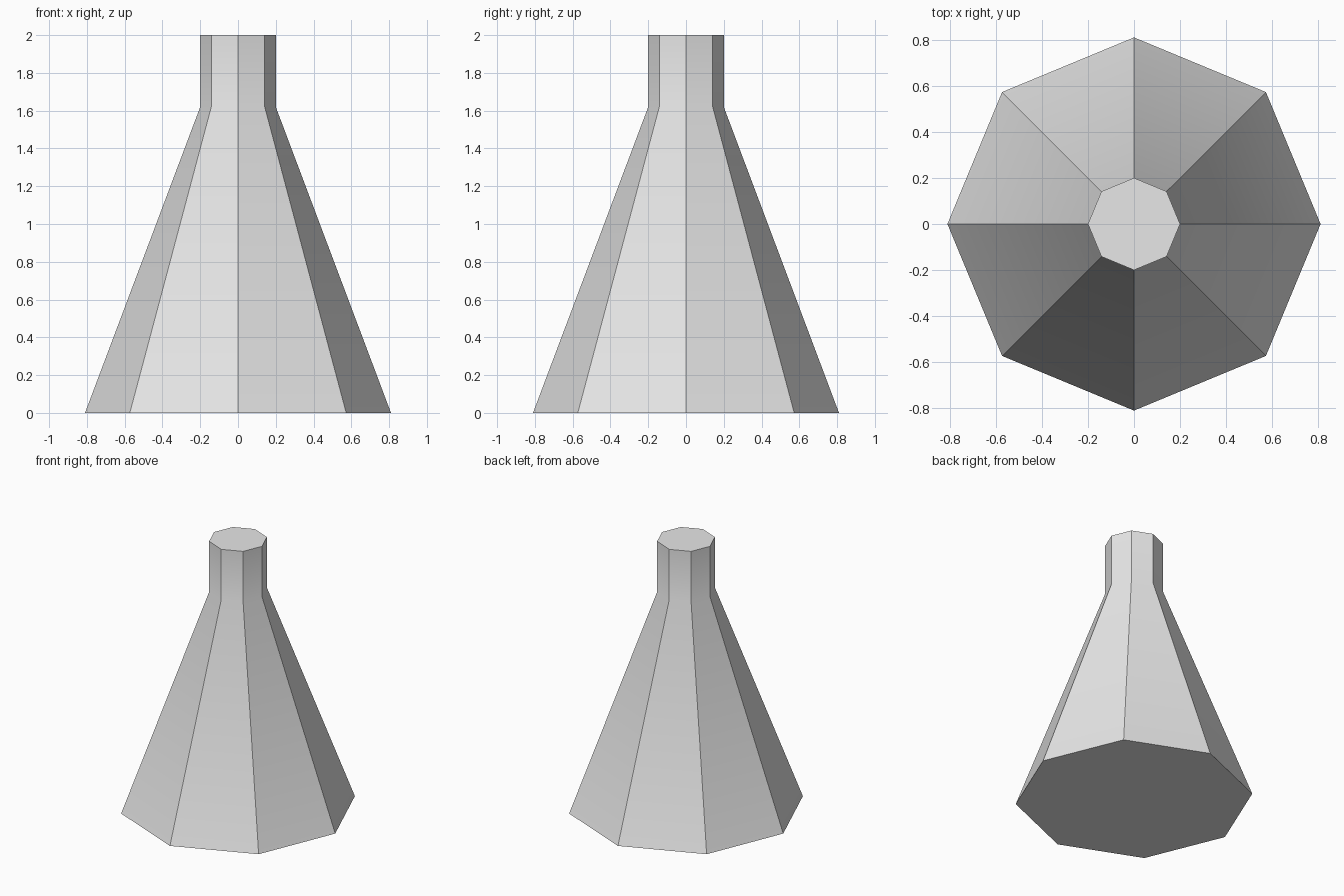
import bpy
import bmesh
from math import cos, sin, radians, tau

cube = bpy.data.objects.get("Cube")
if cube:
    bpy.data.objects.remove(cube, do_unlink=True)

SIDES = 8
PROFILE = [(0.81, 0.0), (0.2, 1.62), (0.2, 2.0)]  # radius, height

# Plain grey material
grey = bpy.data.materials.new("light_grey")
grey.use_nodes = True
colour = (0.8, 0.8, 0.8, 1.0)
grey.diffuse_color = colour
grey.node_tree.nodes["Principled BSDF"].inputs["Base Color"].default_value = colour

# Tapered body and straight neck as stacked octagonal rings
bm = bmesh.new()
rings = [[bm.verts.new((r * cos(tau * i / SIDES), r * sin(tau * i / SIDES), z))
          for i in range(SIDES)] for r, z in PROFILE]
for low, high in zip(rings, rings[1:]):
    for i in range(SIDES):
        j = (i + 1) % SIDES
        bm.faces.new((low[i], low[j], high[j], high[i]))

# Flat base and top cap
bm.faces.new(rings[0][::-1])
bm.faces.new(rings[-1])

mesh = bpy.data.meshes.new("flask_body")
bm.to_mesh(mesh)
bm.free()
mesh.materials.append(grey)
body = bpy.data.objects.new("flask_body", mesh)
bpy.context.collection.objects.link(body)

# Smooth across the shoulder, sharp along the octagon's edges
bpy.ops.object.select_all(action='DESELECT')
body.select_set(True)
bpy.context.view_layer.objects.active = body
bpy.ops.object.shade_smooth_by_angle(angle=radians(30))
